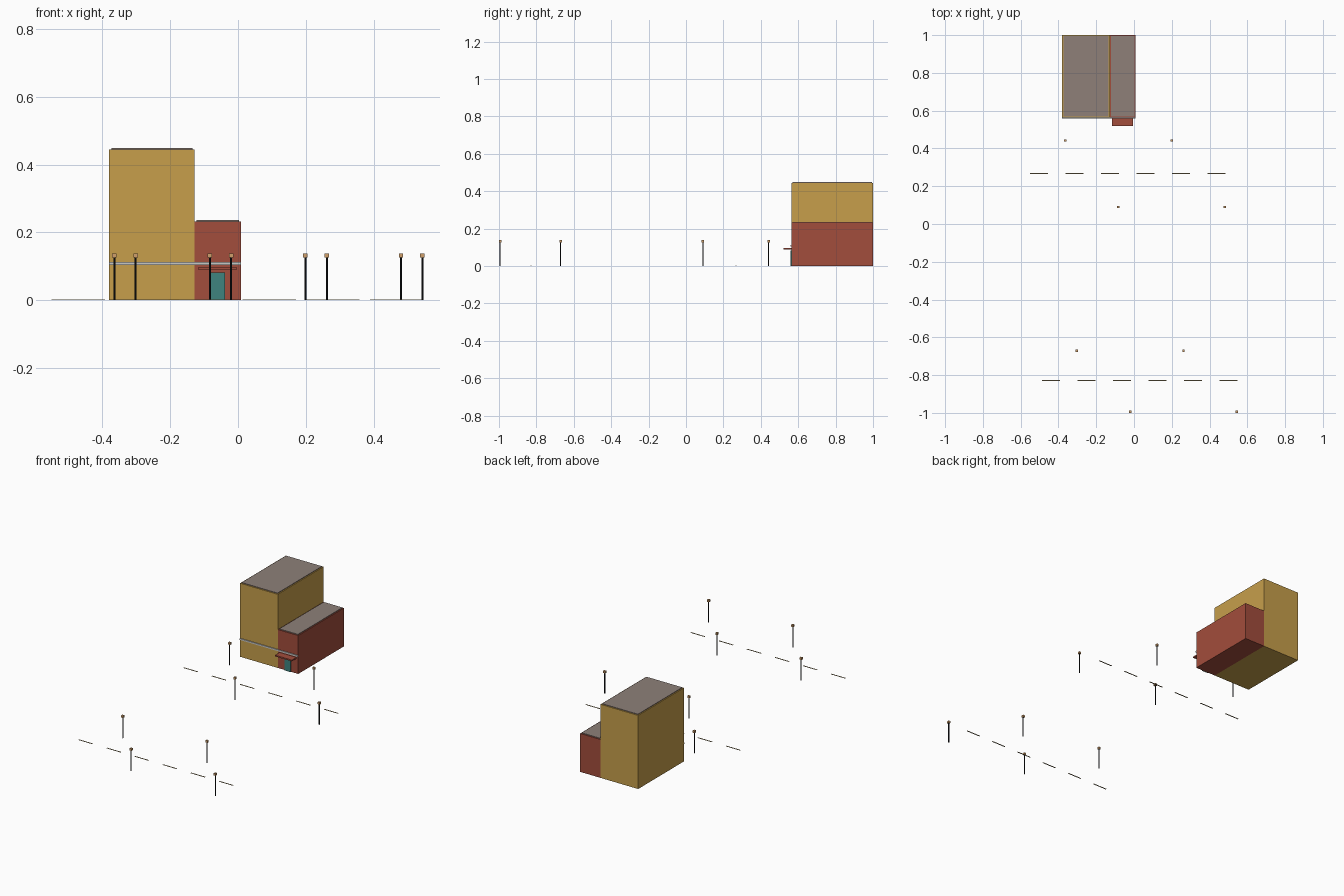
import bpy
import bmesh
from mathutils import Matrix, Vector

default = bpy.context.scene.objects.get("Cube")
if default:
    bpy.data.objects.remove(default, do_unlink=True)


def material(name, rgb):
    linear = [((c / 255 + 0.055) / 1.055) ** 2.4 for c in rgb] + [1]
    mat = bpy.data.materials.new(name)
    mat.use_nodes = True
    mat.diffuse_color = linear
    mat.node_tree.nodes["Principled BSDF"].inputs["Base Color"].default_value = linear
    return mat


ochre = material("ochre wall", (199, 159, 75))
brick = material("brick red", (162, 77, 60))
slate = material("warm grey roof", (142, 128, 121))
teal = material("teal door", (62, 132, 127))
pale = material("pale grey trim", (200, 200, 198))
black = material("black metal", (24, 26, 29))
amber = material("amber lamp", (208, 160, 108))
cream = material("cream paint", (205, 185, 140))


def finish(name, bm, mat):
    mesh = bpy.data.meshes.new(name)
    bm.to_mesh(mesh)
    bm.free()
    mesh.materials.append(mat)
    obj = bpy.data.objects.new(name, mesh)
    bpy.context.collection.objects.link(obj)
    return obj


def box(name, low, high, mat):
    low, high = Vector(low), Vector(high)
    bm = bmesh.new()
    place = Matrix.Translation((low + high) / 2) @ Matrix.Diagonal((*(high - low), 1))
    bmesh.ops.create_cube(bm, size=1, matrix=place)
    return finish(name, bm, mat)


# Two joined buildings, each with a slightly inset roof slab
FRONT, BACK = 0.563, 1.0


def building(name, x0, x1, height, wall):
    inset = 0.006
    box(name + "_walls", (x0, FRONT, 0), (x1, BACK, height), wall)
    box(name + "_roof", (x0 + inset, FRONT + inset, height),
        (x1 - inset, BACK - inset, height + 0.004), slate)


building("tall_building", -0.38, -0.128, 0.445, ochre)
building("low_building", -0.128, 0.009, 0.232, brick)

# Facade details
box("trim_band", (-0.38, FRONT - 0.005, 0.104), (0.009, FRONT, 0.113), pale)
box("door", (-0.081, FRONT - 0.005, 0), (-0.039, FRONT, 0.082), teal)
box("door_canopy", (-0.116, 0.52, 0.089), (-0.004, FRONT, 0.097), brick)


# Street lamps: thin post with a cube head
def lamp(number, x, y):
    bm = bmesh.new()
    bmesh.ops.create_cone(bm, cap_ends=True, segments=8, radius1=0.003, radius2=0.003,
                          depth=0.126, matrix=Matrix.Translation((x, y, 0.063)))
    finish(f"lamp_post_{number}", bm, black)
    r = 0.0065
    box(f"lamp_head_{number}", (x - r, y - r, 0.125), (x + r, y + r, 0.138), amber)


# Each street has a dashed centre line and staggered lamps on both sides
def street(number, x, y, lamp_ys):
    for i in range(6):
        start = x + i * 0.188
        box(f"lane_dash_{number}_{i + 1}", (start, y - 0.003, 0),
            (start + 0.094, y + 0.003, 0.002), cream)
    for i in range(4):
        lamp(f"{number}_{i + 1}", x + 0.185 + i * 0.282, lamp_ys[i % 2])


street(1, -0.55, 0.268, (0.442, 0.09))
street(2, -0.487, -0.828, (-0.67, -0.9935))
